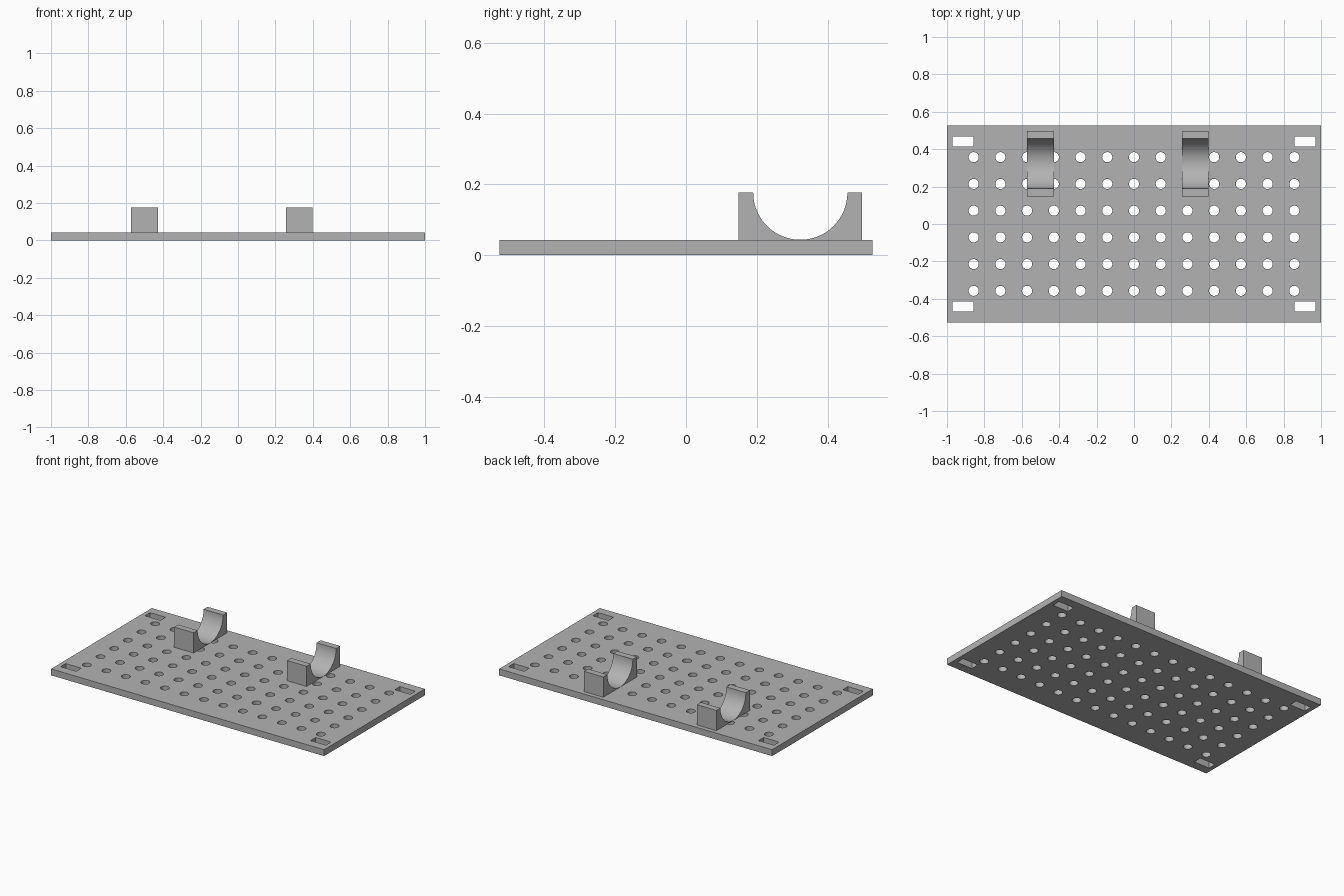
import bpy, bmesh, math
from mathutils import Matrix, Vector

if "Cube" in bpy.data.objects:
    bpy.data.objects.remove(bpy.data.objects["Cube"])

WIDTH, DEPTH, THICK = 2.0, 1.054, 0.0425
PITCH = 1 / 7          # hole spacing, also the cradle width
HOLE_R = 0.027
CRADLE_R = 0.133

grey = bpy.data.materials.new("mid grey")
grey.use_nodes = True
colour = (0.45, 0.45, 0.45, 1)
grey.diffuse_color = colour
grey.node_tree.nodes["Principled BSDF"].inputs["Base Color"].default_value = colour


def add_object(name, bm):
    bmesh.ops.recalc_face_normals(bm, faces=bm.faces)
    mesh = bpy.data.meshes.new(name)
    bm.to_mesh(mesh)
    bm.free()
    mesh.materials.append(grey)
    obj = bpy.data.objects.new(name, mesh)
    bpy.context.collection.objects.link(obj)
    return obj


def add_box(bm, centre, size):
    bmesh.ops.create_cube(bm, size=1, matrix=Matrix.Translation(centre) @ Matrix.Diagonal((*size, 1)))


def smooth(obj):
    bpy.ops.object.select_all(action="DESELECT")
    obj.select_set(True)
    bpy.context.view_layer.objects.active = obj
    bpy.ops.object.shade_smooth_by_angle(angle=math.radians(30))


# Flat base plate
bm = bmesh.new()
add_box(bm, (0, 0, THICK / 2), (WIDTH, DEPTH, THICK))
plate = add_object("base_plate", bm)

# Cutter: grid of round holes and four corner slots
bm = bmesh.new()
for col in range(-6, 7):
    for row in range(6):
        at = Vector((col * PITCH, (row - 2.5) * PITCH, THICK / 2))
        bmesh.ops.create_cone(bm, cap_ends=True, segments=32, radius1=HOLE_R, radius2=HOLE_R,
                              depth=THICK * 3, matrix=Matrix.Translation(at))
for sx in (-1, 1):
    for sy in (-1, 1):
        add_box(bm, (sx * 0.915, sy * 0.441, THICK / 2), (0.113, 0.054, THICK * 3))
cutter = add_object("hole_cutter", bm)
cutter.hide_render = True

cut = plate.modifiers.new("holes", "BOOLEAN")
cut.operation = "DIFFERENCE"
cut.solver = "EXACT"
cut.object = cutter
bpy.ops.object.select_all(action="DESELECT")
plate.select_set(True)
bpy.context.view_layer.objects.active = plate
bpy.ops.object.modifier_apply(modifier=cut.name)
bpy.data.objects.remove(cutter)
smooth(plate)


# Half-round cradles standing on the plate
def add_cradle(name, x):
    y, half, top = 0.323, 0.175, THICK + CRADLE_R + 0.001
    steps = 48
    arc = [(y - CRADLE_R * math.cos(math.pi * i / steps),
            top - CRADLE_R * math.sin(math.pi * i / steps)) for i in range(steps + 1)]
    profile = [(y - half, THICK), (y - half, top), *arc, (y + half, top), (y + half, THICK)]
    bm = bmesh.new()
    face = bm.faces.new([bm.verts.new((x - PITCH / 2, py, pz)) for py, pz in profile])
    side = bmesh.ops.extrude_face_region(bm, geom=[face])["geom"]
    bmesh.ops.translate(bm, vec=(PITCH, 0, 0),
                        verts=[v for v in side if isinstance(v, bmesh.types.BMVert)])
    smooth(add_object(name, bm))


add_cradle("right_cradle", -0.5)
add_cradle("left_cradle", 0.328)
